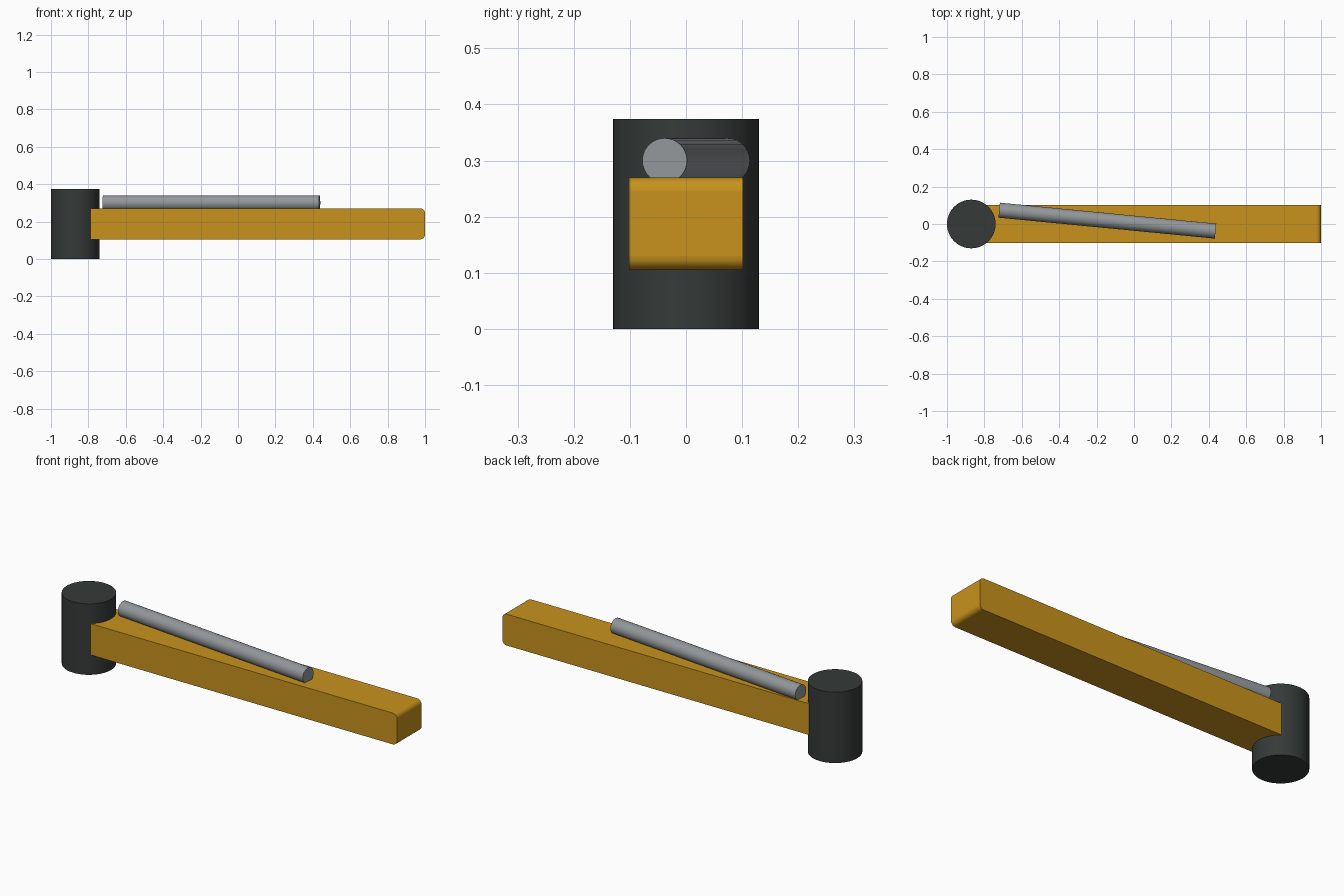
import bpy
from mathutils import Vector
from math import radians

if "Cube" in bpy.data.objects:
    bpy.data.objects.remove(bpy.data.objects["Cube"])


def finish(obj, name, color):
    obj.name = name
    mat = bpy.data.materials.new(name + "_paint")
    mat.diffuse_color = (*color, 1)
    mat.use_nodes = True
    mat.node_tree.nodes["Principled BSDF"].inputs["Base Color"].default_value = mat.diffuse_color
    obj.data.materials.append(mat)
    bpy.ops.object.shade_smooth_by_angle(angle=radians(35))
    return obj


def cylinder(name, start, end, radius, sides, color):
    a, b = Vector(start), Vector(end)
    bpy.ops.mesh.primitive_cylinder_add(vertices=sides, radius=radius, depth=(b - a).length,
                                        location=(a + b) / 2)
    obj = bpy.context.object
    obj.rotation_euler = (b - a).to_track_quat('Z', 'Y').to_euler()
    return finish(obj, name, color)


# upright pivot post
cylinder("pivot_post", (-0.87, 0, 0), (-0.87, 0, 0.374), 0.13, 64, (0.035, 0.042, 0.04))

# boom arm: side profile with rounded tip corners, extruded across y
x0, x1, z0, z1, r = -0.87, 1.0, 0.105, 0.27, 0.025
bpy.ops.mesh.primitive_cube_add(size=1, location=((x0 + x1) / 2, 0, (z0 + z1) / 2))
arm = bpy.context.object
arm.scale = (x1 - x0, 0.204, z1 - z0)
bpy.ops.object.transform_apply(location=False, rotation=False, scale=True)
weights = arm.data.attributes.new("bevel_weight_edge", 'FLOAT', 'EDGE')
for edge in arm.data.edges:
    if all(arm.data.vertices[i].co.x > 0 for i in edge.vertices):
        p, q = (arm.data.vertices[i].co for i in edge.vertices)
        weights.data[edge.index].value = 1.0 if abs(p.y - q.y) > 0.1 else 0.0
bevel = arm.modifiers.new("tip_rounding", 'BEVEL')
bevel.limit_method = 'WEIGHT'
bevel.width = r
bevel.segments = 6
finish(arm, "boom_arm", (0.58, 0.29, 0.012))

# hydraulic rod lying skewed on top of the arm
cylinder("hydraulic_rod", (-0.721, 0.074, 0.30), (0.436, -0.038, 0.30), 0.04, 32, (0.29, 0.31, 0.32))
